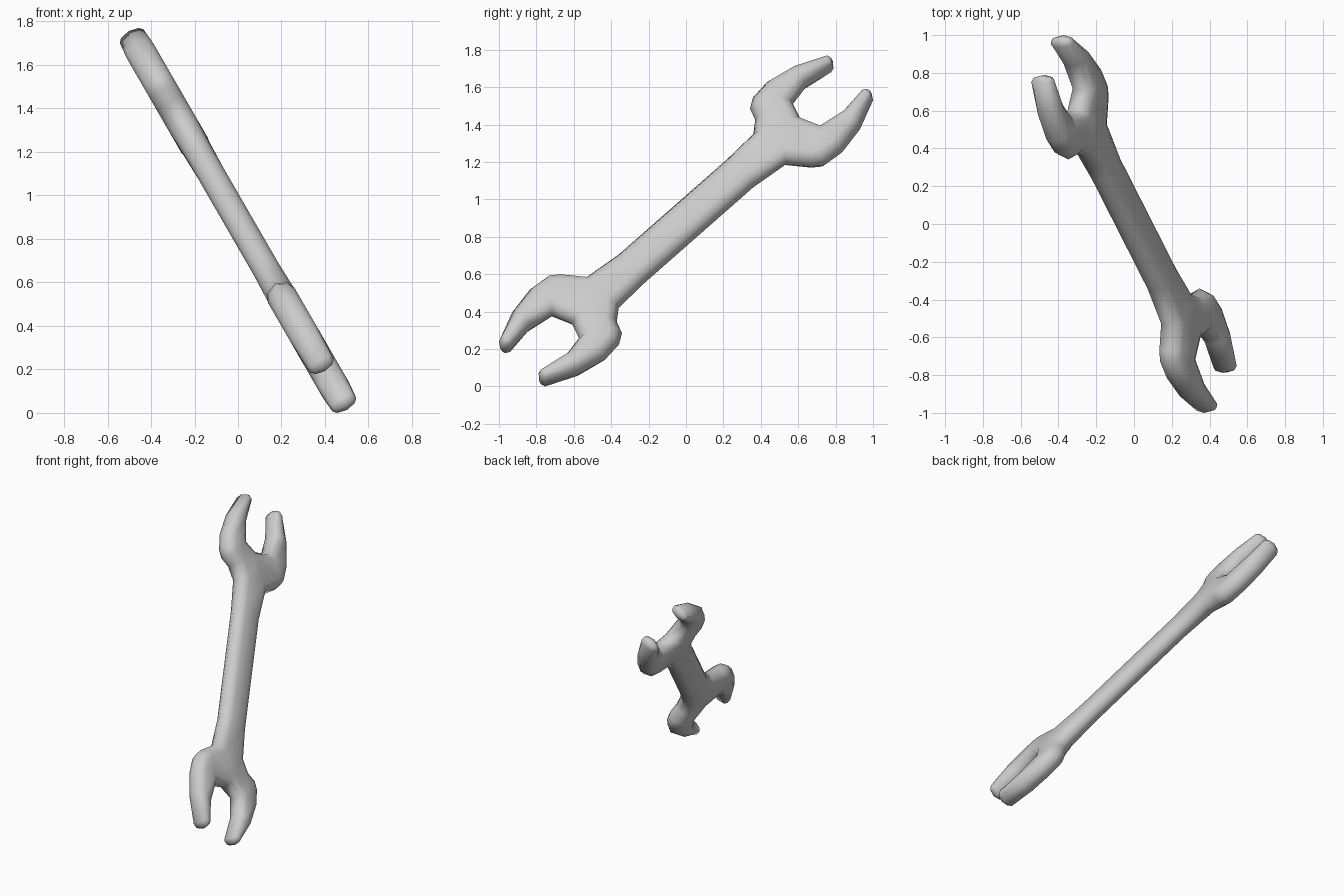
import bpy, bmesh, math
from mathutils import Vector, Matrix

if "Cube" in bpy.data.objects:
    bpy.data.objects.remove(bpy.data.objects["Cube"])

# Half outline seen from the right side: (y, z from centre, edge softness, thickness)
half = [
    (0.22, 0.33, 1.0, 0.90), (0.36, 0.465, 1.0, 1.0), (0.37, 0.54, 1.0, 1.0),
    (0.342, 0.60, 1.0, 1.0), (0.358, 0.66, 1.0, 1.0), (0.433, 0.742, 1.0, 1.0),
    (0.572, 0.818, 0.8, 1.0), (0.755, 0.871, 0.42, 0.9), (0.785, 0.855, 0.4, 0.85),
    (0.788, 0.815, 0.42, 0.9), (0.64, 0.715, 0.8, 1.0), (0.572, 0.625, 1.0, 1.0),
    (0.61, 0.55, 1.0, 1.0), (0.715, 0.508, 1.0, 1.0), (0.835, 0.58, 0.8, 1.0),
    (0.935, 0.685, 0.42, 0.9), (0.968, 0.693, 0.4, 0.85), (0.993, 0.68, 0.4, 0.85),
    (1.0, 0.645, 0.45, 0.9), (0.93, 0.49, 0.85, 1.0), (0.834, 0.366, 1.0, 1.0),
    (0.738, 0.297, 1.0, 1.0), (0.67, 0.29, 1.0, 1.0), (0.535, 0.303, 1.0, 0.97),
    (0.36, 0.18, 1.0, 0.90),
]
# Both ends are the same head turned half a revolution
outline = half + [(-y, -z, k, t) for y, z, k, t in half]
C, S = math.cos(math.radians(30)), math.sin(math.radians(30))
pts = [Vector((y, z / C)) for y, z, k, t in outline]
N = len(pts)


def inset(i, d):
    """Move outline point i inward by distance d along its mitre."""
    a = (pts[i] - pts[i - 1]).normalized()
    b = (pts[(i + 1) % N] - pts[i]).normalized()
    na, nb = Vector((a.y, -a.x)), Vector((b.y, -b.x))
    m = (na + nb).normalized()
    return pts[i] + m * d / max(m.dot(na), 0.75)


bm = bmesh.new()
# Rounded edge: rings from the back face, over the rim, to the front face
layers = [(0.06, -0.070), (0.024, -0.052), (0, 0), (0.024, 0.052), (0.06, 0.070)]
rings = []
for d, h in layers:
    ring = []
    for i, (_, _, k, t) in enumerate(outline):
        p = inset(i, d * k)
        ring.append(bm.verts.new((p.x, p.y, h * t)))
    rings.append(ring)
for r0, r1 in zip(rings, rings[1:]):
    for i in range(N):
        j = (i + 1) % N
        bm.faces.new((r0[i], r0[j], r1[j], r1[i]))
caps = [bm.faces.new(rings[0]), bm.faces.new(rings[-1])]
bmesh.ops.triangulate(bm, faces=caps, quad_method='BEAUTY', ngon_method='BEAUTY')

# Lean the wrench plane: length axes go to y and the sloping x-z line
bm.transform(Matrix(((0, -S, C, 0), (1, 0, 0, 0), (0, C, S, 0), (0, 0, 0, 1))))
low = min(v.co.z for v in bm.verts)
bmesh.ops.translate(bm, vec=(0, 0, -low), verts=bm.verts)
bmesh.ops.recalc_face_normals(bm, faces=bm.faces)
for f in bm.faces:
    f.smooth = True

mesh = bpy.data.meshes.new("wrench")
bm.to_mesh(mesh)
bm.free()
wrench = bpy.data.objects.new("wrench", mesh)
bpy.context.collection.objects.link(wrench)
